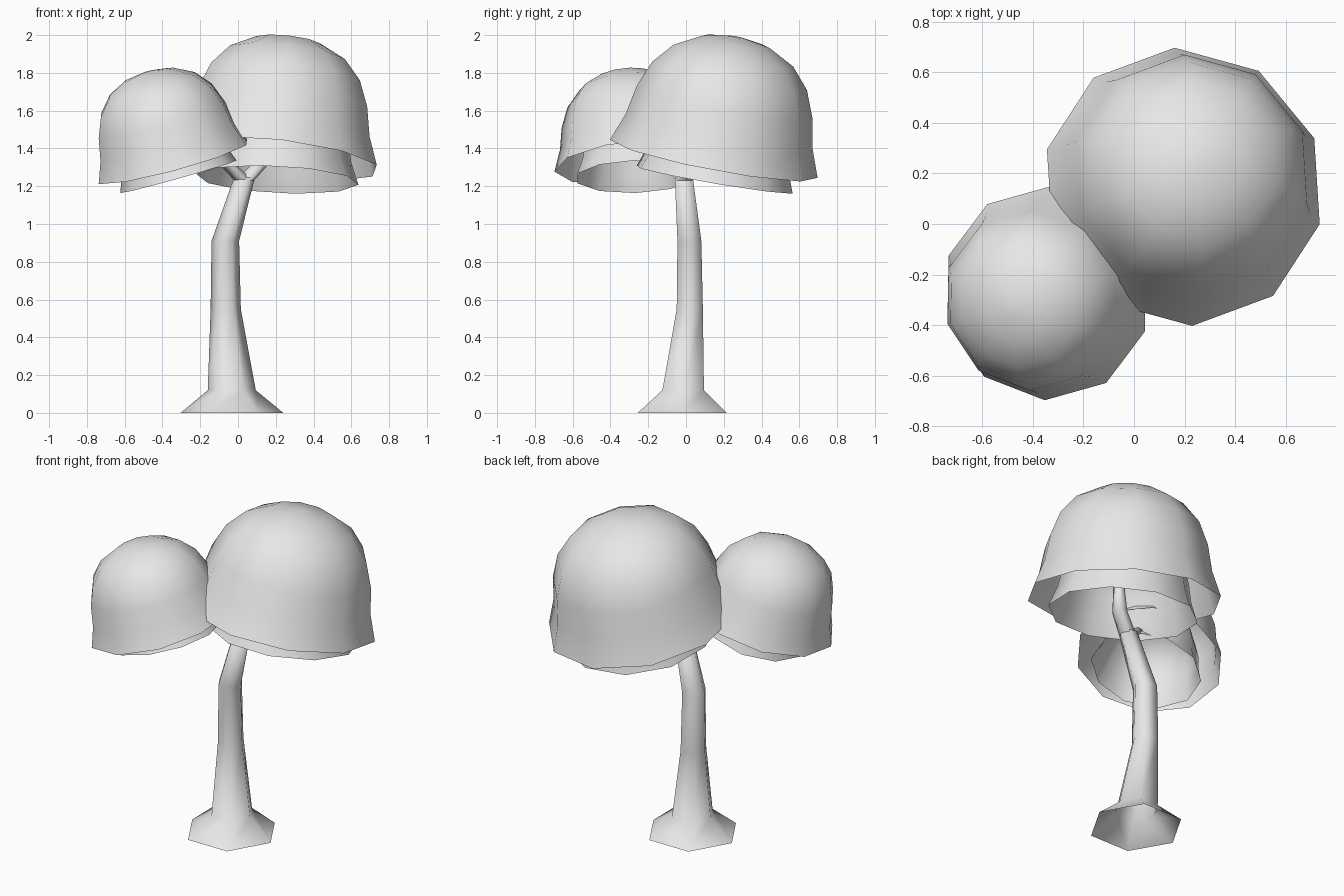
import bpy, bmesh
from math import cos, sin, pi, radians
from mathutils import Vector, Matrix

cube = bpy.data.objects.get("Cube")
if cube:
    bpy.data.objects.remove(cube, do_unlink=True)

grey = bpy.data.materials.new("plain_grey")
grey.use_nodes = True
grey.diffuse_color = (0.8, 0.8, 0.8, 1)
grey.node_tree.nodes["Principled BSDF"].inputs["Base Color"].default_value = (0.8, 0.8, 0.8, 1)


def loft(name, sections, sides, start=0.0, matrix=Matrix()):
    """Skin rings given as (centre, radius); the last ring closes to a cap."""
    bm = bmesh.new()
    rings = []
    for centre, radius in sections:
        ring = []
        for i in range(sides):
            a = start + 2 * pi * i / sides
            offset = Vector((cos(a), sin(a), 0)) * radius
            ring.append(bm.verts.new(matrix @ (Vector(centre) + offset)))
        rings.append(ring)
    for low, high in zip(rings, rings[1:]):
        for i in range(sides):
            j = (i + 1) % sides
            bm.faces.new((low[i], low[j], high[j], high[i]))
    bm.faces.new(rings[-1])
    bmesh.ops.remove_doubles(bm, verts=bm.verts, dist=0.0005)
    mesh = bpy.data.meshes.new(name)
    bm.to_mesh(mesh)
    bm.free()
    mesh.materials.append(grey)
    mesh.shade_smooth()
    obj = bpy.data.objects.new(name, mesh)
    bpy.context.collection.objects.link(obj)
    return obj


# Flared, open-bottomed dome profile: radius and height, rim to crown
PROFILE = [(1, 0), (0.9, 0.15), (0.845, 0.31), (0.745, 0.45),
           (0.575, 0.56), (0.32, 0.635), (0.06, 0.66)]


def dome(name, centre, axis, radius, tall, turn):
    tilt = Vector((0, 0, 1)).rotation_difference(Vector(axis))
    matrix = Matrix.Translation(centre) @ tilt.to_matrix().to_4x4()
    sections = [((0, 0, h * tall), r * radius) for r, h in PROFILE]
    return loft(name, sections, 10, radians(turn), matrix)


# Leaf canopies: each an outer dome over a smaller, lower inner dome
dome("large_canopy", (0.195, 0.147, 1.345), (0.11, 0.19, 1), 0.56, 1, -15)
dome("large_canopy_lining", (0.21, 0.152, 1.235), (0.05, 0.17, 1), 0.43, 0.76, 5)
dome("small_canopy", (-0.345, -0.275, 1.33), (-0.27, -0.12, 1), 0.425, 0.755, -20)
dome("small_canopy_lining", (-0.315, -0.27, 1.25), (-0.28, -0.03, 1), 0.32, 0.57, 0)

# Trunk with a spread foot and a bend below the fork
loft("trunk", [((-0.032, -0.02, 0), 0.272), ((-0.033, -0.015, 0.12), 0.127),
               ((-0.065, 0.02, 0.55), 0.08), ((-0.067, 0.018, 0.91), 0.073),
               ((0.035, -0.012, 1.25), 0.055)], 6)

# Branches reaching into each canopy
loft("large_branch", [((0.035, -0.012, 1.23), 0.05), ((0.13, 0.03, 1.33), 0.045),
                      ((0.2, 0.1, 1.5), 0.03)], 6)
loft("small_branch", [((0.03, -0.012, 1.23), 0.05), ((-0.06, -0.07, 1.32), 0.042),
                      ((-0.25, -0.2, 1.46), 0.03)], 6)
